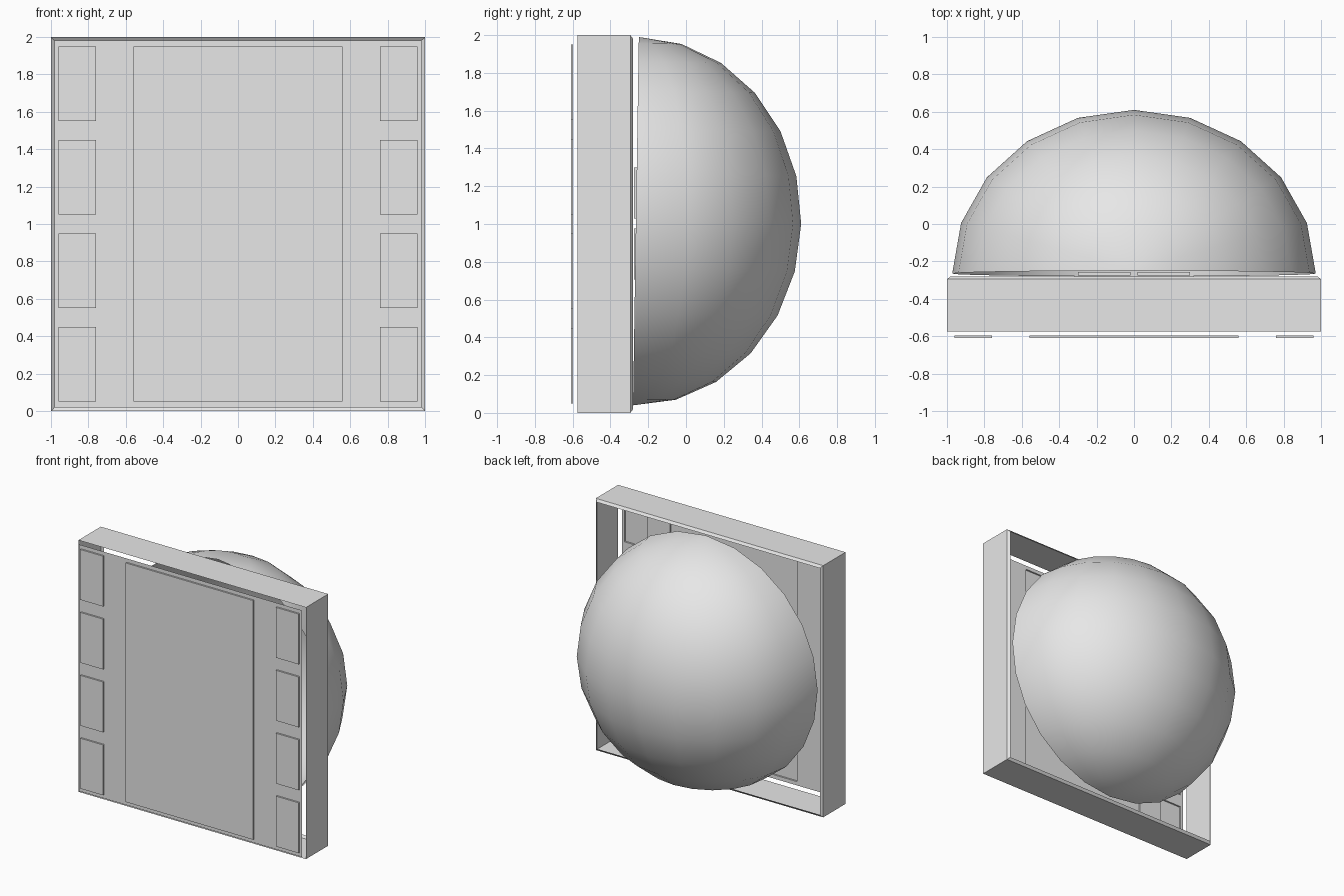
import bpy, bmesh, math
from mathutils import Matrix, Vector

cube = bpy.data.objects.get("Cube")
if cube:
    bpy.data.objects.remove(cube, do_unlink=True)

grey = bpy.data.materials.new("light_grey")
grey.use_nodes = True
grey.diffuse_color = (0.8, 0.8, 0.8, 1)
grey.node_tree.nodes["Principled BSDF"].inputs["Base Color"].default_value = (0.8, 0.8, 0.8, 1)


def finish(bm, name):
    mesh = bpy.data.meshes.new(name)
    bm.to_mesh(mesh)
    bm.free()
    mesh.materials.append(grey)
    obj = bpy.data.objects.new(name, mesh)
    bpy.context.collection.objects.link(obj)
    return obj


def rectangle(bm, x0, x1, z0, z1, y):
    return [bm.verts.new(p) for p in ((x0, y, z0), (x1, y, z0), (x1, y, z1), (x0, y, z1))]


def bridge(bm, a, b):
    for i in range(4):
        j = (i + 1) % 4
        bm.faces.new((a[i], a[j], b[j], b[i]))


# Open square frame with a narrow chamfer around its rear edge
bm = bmesh.new()
front = rectangle(bm, -1, 1, 0, 2, -0.575)
rear = rectangle(bm, -1, 1, 0, 2, -0.295)
lip = rectangle(bm, -0.98, 0.98, 0.02, 1.98, -0.28)
bridge(bm, front, rear)
bridge(bm, rear, lip)
finish(bm, "frame")

# Front sheet: a grid of cells, with the panel cells pushed forward
xs = [-0.98, -0.96, -0.76, -0.56, 0.56, 0.76, 0.96, 0.98]
zs = [0.02, 0.05]
for row in range(4):
    zs += [0.05 + row * 0.5 + 0.4, 0.55 + row * 0.5]
zs = zs[:-1] + [1.98]
bm = bmesh.new()
grid = [[bm.verts.new((x, -0.597, z)) for x in xs] for z in zs]
small, centre = [], []
for r in range(len(zs) - 1):
    for c in range(len(xs) - 1):
        face = bm.faces.new((grid[r][c], grid[r][c + 1], grid[r + 1][c + 1], grid[r + 1][c]))
        if c in (1, 5) and r % 2:
            small.append(face)
        elif c == 3 and 0 < r < len(zs) - 2:
            centre.append(face)
raised = bmesh.ops.extrude_face_region(bm, geom=small + centre)["geom"]
bmesh.ops.translate(bm, vec=(0, -0.013, 0),
                    verts=[v for v in raised if isinstance(v, bmesh.types.BMVert)])
bmesh.ops.delete(bm, geom=small + centre, context='FACES')
bmesh.ops.dissolve_limit(bm, angle_limit=0.01, verts=bm.verts, edges=bm.edges)
bmesh.ops.recalc_face_normals(bm, faces=bm.faces)
finish(bm, "front_sheet")

# Open rear dome, with its poles at top and bottom and a slight tilt
bm = bmesh.new()
bmesh.ops.create_uvsphere(bm, u_segments=20, v_segments=12, radius=1)
bmesh.ops.delete(bm, geom=[v for v in bm.verts if v.co.y < -0.01], context='VERTS')
tilt = Matrix.Rotation(math.radians(-0.9), 4, 'X')
place = Matrix.Translation(Vector((0, -0.265, 1.015)))
bm.transform(place @ tilt @ Matrix.Diagonal((0.972, 0.875, 0.975, 1)))
for face in bm.faces:
    face.smooth = True
finish(bm, "rear_dome")

# Four mounting pads at the mouth of the dome
bm = bmesh.new()
for x in (-0.16, 0.16):
    for z in (0.84, 1.165):
        bmesh.ops.create_cube(bm, size=1, matrix=Matrix.Translation((x, -0.266, z))
                              @ Matrix.Diagonal((0.28, 0.018, 0.27, 1)))
finish(bm, "mounting_pads")
